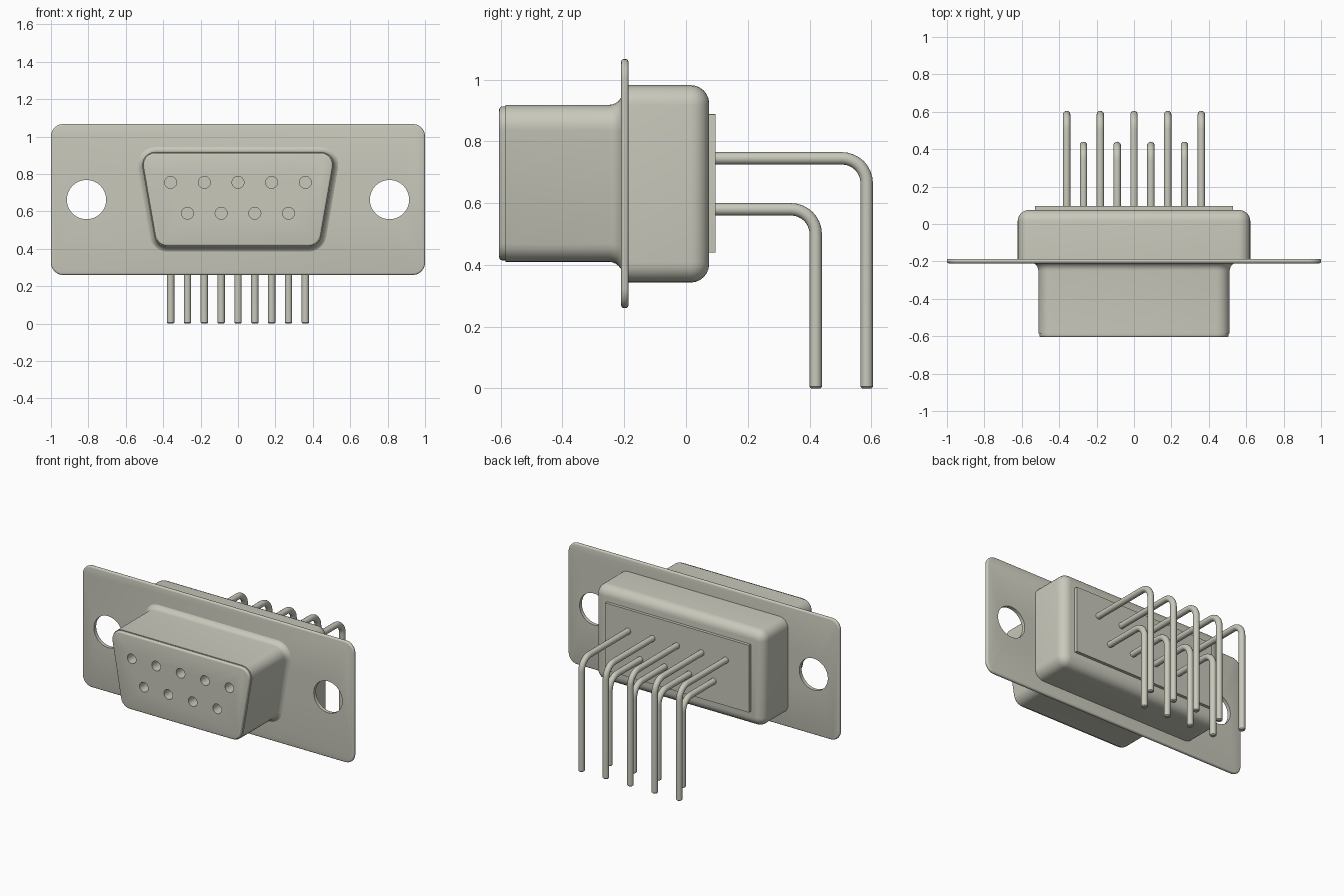
import bpy, bmesh, math
from mathutils import Vector

cube = bpy.data.objects.get("Cube")
if cube:
    bpy.data.objects.remove(cube, do_unlink=True)

metal = bpy.data.materials.new("warm_grey_metal")
metal.use_nodes = True
COLOUR = (0.58, 0.58, 0.50, 1)
metal.diffuse_color = COLOUR
metal.node_tree.nodes["Principled BSDF"].inputs["Base Color"].default_value = COLOUR


def loft(name, rings):
    """Skin a list of closed rings and cap both ends."""
    bm = bmesh.new()
    vs = [[bm.verts.new(p) for p in ring] for ring in rings]
    n = len(vs[0])
    for a, b in zip(vs, vs[1:]):
        for i in range(n):
            j = (i + 1) % n
            bm.faces.new((a[i], a[j], b[j], b[i]))
    bm.faces.new(vs[0])
    bm.faces.new(vs[-1])
    bmesh.ops.recalc_face_normals(bm, faces=bm.faces)
    mesh = bpy.data.meshes.new(name)
    bm.to_mesh(mesh)
    bm.free()
    mesh.materials.append(metal)
    ob = bpy.data.objects.new(name, mesh)
    bpy.context.collection.objects.link(ob)
    return ob


def rounded_ring(corners, r, offset, y, steps=6):
    """Rounded convex outline (counter-clockwise x, z corners), grown by offset."""
    pts = []
    n = len(corners)
    for i in range(n):
        p = Vector(corners[i])
        d_in = (p - Vector(corners[i - 1])).normalized()
        d_out = (Vector(corners[(i + 1) % n]) - p).normalized()
        n0, n1 = Vector((d_in.y, -d_in.x)), Vector((d_out.y, -d_out.x))
        centre = p - (n0 + n1) * (r / (1 + n0.dot(n1)))
        a0 = math.atan2(n0.y, n0.x)
        sweep = (math.atan2(n1.y, n1.x) - a0) % (2 * math.pi)
        for k in range(steps + 1):
            a = a0 + sweep * k / steps
            q = centre + Vector((math.cos(a), math.sin(a))) * (r + offset)
            pts.append((q.x, y, q.y))
    return pts


def extrude(name, corners, r, profile):
    return loft(name, [rounded_ring(corners, r, off, y) for y, off in profile])


def box(hx, z0, z1):
    return [(-hx, z0), (hx, z0), (hx, z1), (-hx, z1)]


def smooth(ob):
    bpy.ops.object.select_all(action='DESELECT')
    ob.select_set(True)
    bpy.context.view_layer.objects.active = ob
    bpy.ops.object.shade_smooth_by_angle(angle=math.radians(35))


def drill(ob, spots, r, y0, y1, n):
    """Cut round holes along y at the given x, z spots."""
    for x, z in spots:
        ring = [(x + r * math.cos(2 * math.pi * k / n), z + r * math.sin(2 * math.pi * k / n))
                for k in range(n)]
        cutter = loft("hole_cutter", [[(a, y, b) for a, b in ring] for y in (y0, y1)])
        cutter.hide_render = True
        mod = ob.modifiers.new("hole", 'BOOLEAN')
        mod.operation, mod.solver, mod.object = 'DIFFERENCE', 'EXACT', cutter
        bpy.context.view_layer.objects.active = ob
        bpy.ops.object.modifier_apply(modifier=mod.name)
        bpy.data.objects.remove(cutter, do_unlink=True)


def arc(y, off, r, a0, a1, steps=6):
    """Quarter-round (y, offset) profile points."""
    angles = [math.radians(a0 + (a1 - a0) * k / steps) for k in range(steps + 1)]
    return [(y + r * math.cos(a), off + r * math.sin(a)) for a in angles]


# Contact positions: five above, four below
UPPER = [-0.36 + 0.18 * i for i in range(5)]
LOWER = [-0.27 + 0.18 * i for i in range(4)]

# Mounting flange with a softly rounded rim and two screw holes
flange = extrude("flange", box(1.0, 0.26, 1.067), 0.065,
                 arc(-0.200, -0.010, 0.010, 180, 90, 3) + arc(-0.196, -0.010, 0.010, 90, 0, 3))
drill(flange, [(-0.81, 0.663), (0.81, 0.663)], 0.105, -0.4, 0.0, 48)

# Tapered front shell: flared root, straight wall, small stepped lip
D_SHAPE = [(-0.437, 0.41), (0.437, 0.41), (0.525, 0.918), (-0.525, 0.918)]
shell = extrude("front_shell", D_SHAPE, 0.07,
                [(-0.200, 0.045)] + arc(-0.250, 0.045, 0.045, 0, -90)
                + [(-0.585, 0.0), (-0.585, -0.005)]
                + arc(-0.595, -0.015, 0.010, 90, 180, 3))
drill(shell, [(x, 0.755) for x in UPPER] + [(x, 0.59) for x in LOWER],
      0.032, -0.7, -0.5, 24)

# Rear housing with rounded back edges
housing = extrude("rear_housing", box(0.622, 0.343, 0.982), 0.065,
                  [(-0.195, 0.0)] + arc(0.015, -0.06, 0.06, 90, 0))

# Thin rectangular plate the pins come out of
plate = extrude("pin_plate", box(0.53, 0.44, 0.888), 0.002, [(0.06, 0.0), (0.095, 0.0)])


def pin(name, x, y_end, z_top, r=0.020, bend=0.080, sides=16):
    """Right-angle pin: straight back, bend, straight down to the ground."""
    path = [(0.06, z_top, 0.0, r)]
    for k in range(9):
        a = math.pi / 2 * k / 8
        path.append((y_end - bend + bend * math.sin(a), z_top - bend + bend * math.cos(a), a, r))
    path += [(y_end, 0.006, math.pi / 2, r), (y_end, 0.0, math.pi / 2, r * 0.7)]
    rings = []
    for y, z, a, rad in path:
        ring = []
        for k in range(sides):
            t = 2 * math.pi * k / sides
            u, v = rad * math.cos(t), rad * math.sin(t)
            ring.append((x + u, y + v * math.sin(a), z + v * math.cos(a)))
        rings.append(ring)
    return loft(name, rings)


# Two rows of bent pins
pins = [pin("upper_pin_%d" % (i + 1), x, 0.585, 0.745) for i, x in enumerate(UPPER)]
pins += [pin("lower_pin_%d" % (i + 1), x, 0.420, 0.580) for i, x in enumerate(LOWER)]

for ob in [flange, shell, housing, plate] + pins:
    smooth(ob)
